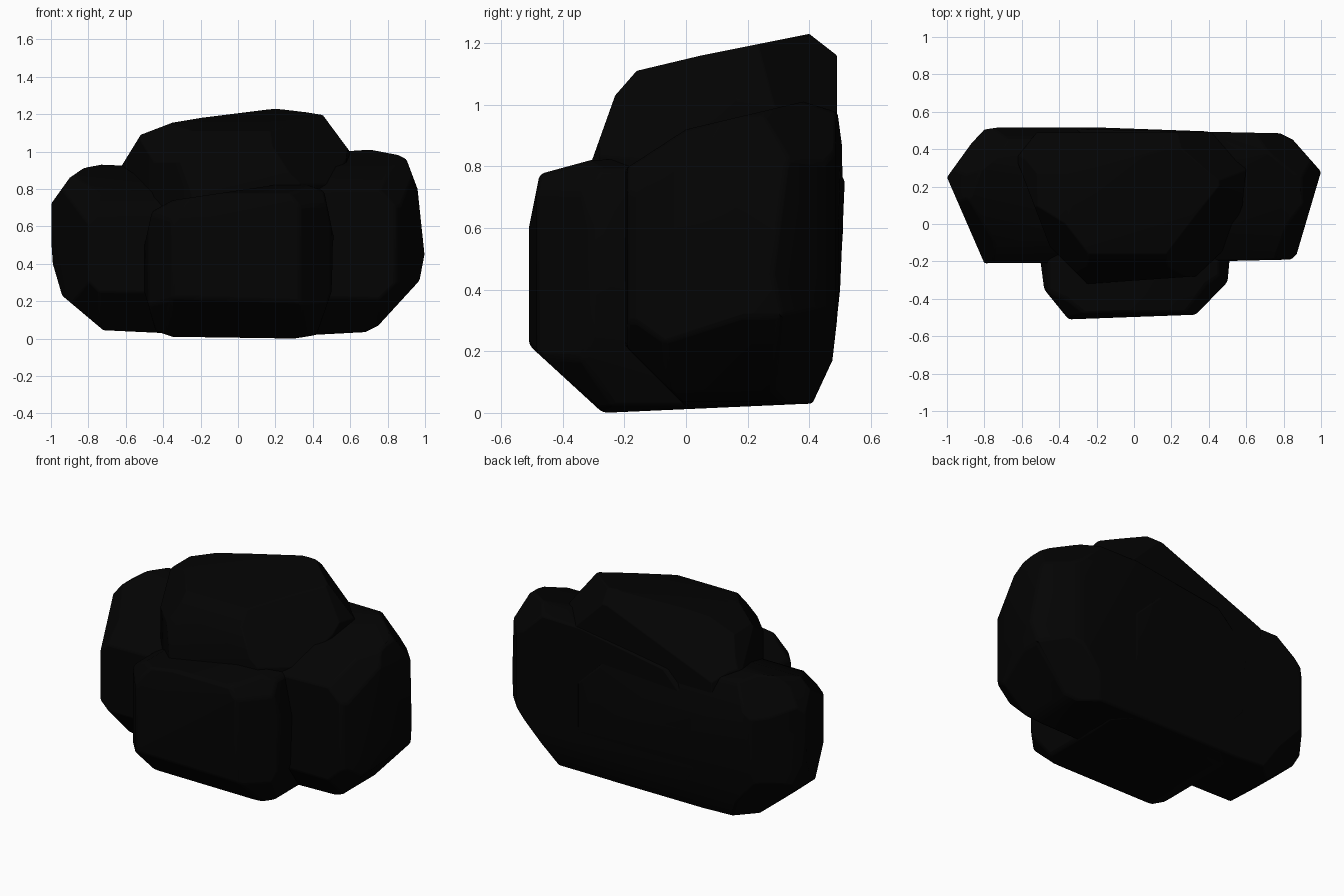
import bpy, bmesh
from mathutils import Vector
from itertools import product

if "Cube" in bpy.data.objects:
    bpy.data.objects.remove(bpy.data.objects["Cube"])

black = bpy.data.materials.new("black_stone")
black.diffuse_color = (0.001, 0.001, 0.001, 1)
black.use_nodes = True
black.node_tree.nodes["Principled BSDF"].inputs["Base Color"].default_value = black.diffuse_color


def slice_off(bm, point, normal):
    """Cut away everything beyond a plane and cap the hole."""
    bmesh.ops.bisect_plane(bm, geom=bm.verts[:] + bm.edges[:] + bm.faces[:], dist=1e-5,
                           plane_co=point, plane_no=normal, clear_outer=True)
    open_edges = [e for e in bm.edges if e.is_boundary]
    if open_edges:
        bmesh.ops.holes_fill(bm, edges=open_edges, sides=0)


def carve(bm, axes, profile):
    """Trim the block to a convex outline seen along the third axis."""
    a, b = axes
    ca = sum(p[0] for p in profile) / len(profile)
    cb = sum(p[1] for p in profile) / len(profile)
    for p, q in zip(profile, profile[1:] + profile[:1]):
        point, normal = Vector(), Vector()
        point[a], point[b] = p
        normal[a], normal[b] = q[1] - p[1], p[0] - q[0]
        if normal[a] * (ca - p[0]) + normal[b] * (cb - p[1]) > 0:
            normal.negate()
        slice_off(bm, point, normal.normalized())


def rock(name, front, side, plan, chip, back_chip, facets=()):
    bm = bmesh.new()
    bmesh.ops.create_cube(bm, size=4)
    carve(bm, (0, 2), front)
    carve(bm, (1, 2), side)
    carve(bm, (0, 1), plan)
    # large slanted facets: a point on the plane and its direction
    for point, direction in facets:
        slice_off(bm, Vector(point), Vector(direction).normalized())
    # knock off the eight corners
    for corner in product((-1, 1), repeat=3):
        n = Vector(corner).normalized()
        reach = max(v.co.dot(n) for v in bm.verts)
        slice_off(bm, n * (reach - (back_chip if corner[1] > 0 else chip)), n)
    bmesh.ops.remove_doubles(bm, verts=bm.verts[:], dist=0.004)
    bmesh.ops.convex_hull(bm, input=bm.verts[:])
    bmesh.ops.dissolve_limit(bm, angle_limit=0.02, verts=bm.verts[:], edges=bm.edges[:])
    bmesh.ops.recalc_face_normals(bm, faces=bm.faces[:])
    mesh = bpy.data.meshes.new(name)
    bm.to_mesh(mesh)
    bm.free()
    obj = bpy.data.objects.new(name, mesh)
    bpy.context.collection.objects.link(obj)
    mesh.materials.append(black)
    bev = obj.modifiers.new("worn_edges", 'BEVEL')
    bev.width, bev.segments, bev.limit_method = 0.015, 2, 'ANGLE'
    bpy.ops.object.select_all(action='DESELECT')
    obj.select_set(True)
    bpy.context.view_layer.objects.active = obj
    bpy.ops.object.shade_smooth_by_angle(angle=0.5)


# left boulder, reaching behind the others
rock("left_rock",
     [(-1, .72), (-.9, .86), (-.82, .915), (-.73, .93), (0, .9), (.4, .8), (.4, .03),
      (-.4, .03), (-.72, .045), (-.94, .23), (-.99, .4), (-1, .55)],
     [(-.21, .25), (-.21, .66), (-.1, .78), (.15, .88), (.35, .93), (.45, .9),
      (.515, .75), (.5, .4), (.475, .17), (.41, .03), (0, .03)],
     [(-.8, -.21), (-1, .25), (-.87, .43), (-.8, .505), (-.7, .52), (-.3, .52), (.4, .495), (.4, -.2)],
     .06, .10)

# right boulder, reaching behind the others
rock("right_rock",
     [(1, .45), (.96, .8), (.9, .96), (.83, .995), (.7, 1.01), (.55, 1.0), (-.4, .85),
      (-.4, .03), (.4, .02), (.68, .035), (.75, .07), (.97, .31)],
     [(-.2, .22), (-.2, .79), (0, .92), (.38, 1.01), (.51, .97), (.51, .6), (.49, .3),
      (.475, .17), (.41, .03), (0, .02)],
     [(1, .28), (.87, -.16), (.84, -.19), (.4, -.2), (-.4, -.2), (-.4, .51), (.78, .485), (.85, .45)],
     .06, .10)

# low front boulder
rock("front_rock",
     [(-.35, .01), (.3, 0), (.42, .02), (.5, .25), (.51, .55), (.46, .79), (.32, .84),
      (-.35, .74), (-.46, .68), (-.5, .5), (-.5, .25), (-.44, .04)],
     [(-.51, .22), (-.51, .6), (-.475, .775), (-.31, .82), (.2, .84), (.4, .5), (.4, .03), (-.27, 0)],
     [(-.35, -.51), (.33, -.485), (.5, -.31), (.51, -.2), (.4, .4), (-.4, .4), (-.5, -.2), (-.48, -.35)],
     .05, .05)

# top boulder, with slanted shoulders
rock("top_rock",
     [(-.68, .4), (-.68, .83), (-.52, 1.09), (-.35, 1.155), (-.2, 1.18), (.2, 1.23),
      (.45, 1.2), (.65, .93), (.65, .4)],
     [(-.33, .75), (-.23, 1.03), (-.16, 1.11), (.05, 1.16), (.4, 1.23), (.49, 1.16), (.49, .4), (-.3, .4)],
     [(-.25, -.32), (.33, -.28), (.5, -.12), (.58, .1), (.6, .3), (.5, .49), (-.52, .49),
      (-.63, .35), (-.45, -.12)],
     .01, .01,
     [((.25, .49, 1.16), (1, 1, 1)), ((.2, .49, 1.16), (-.4, 1, 1)),
      ((.2, -.16, 1.1), (1, -1, 1)), ((-.3, -.18, 1.05), (-1, -1, 1))])
